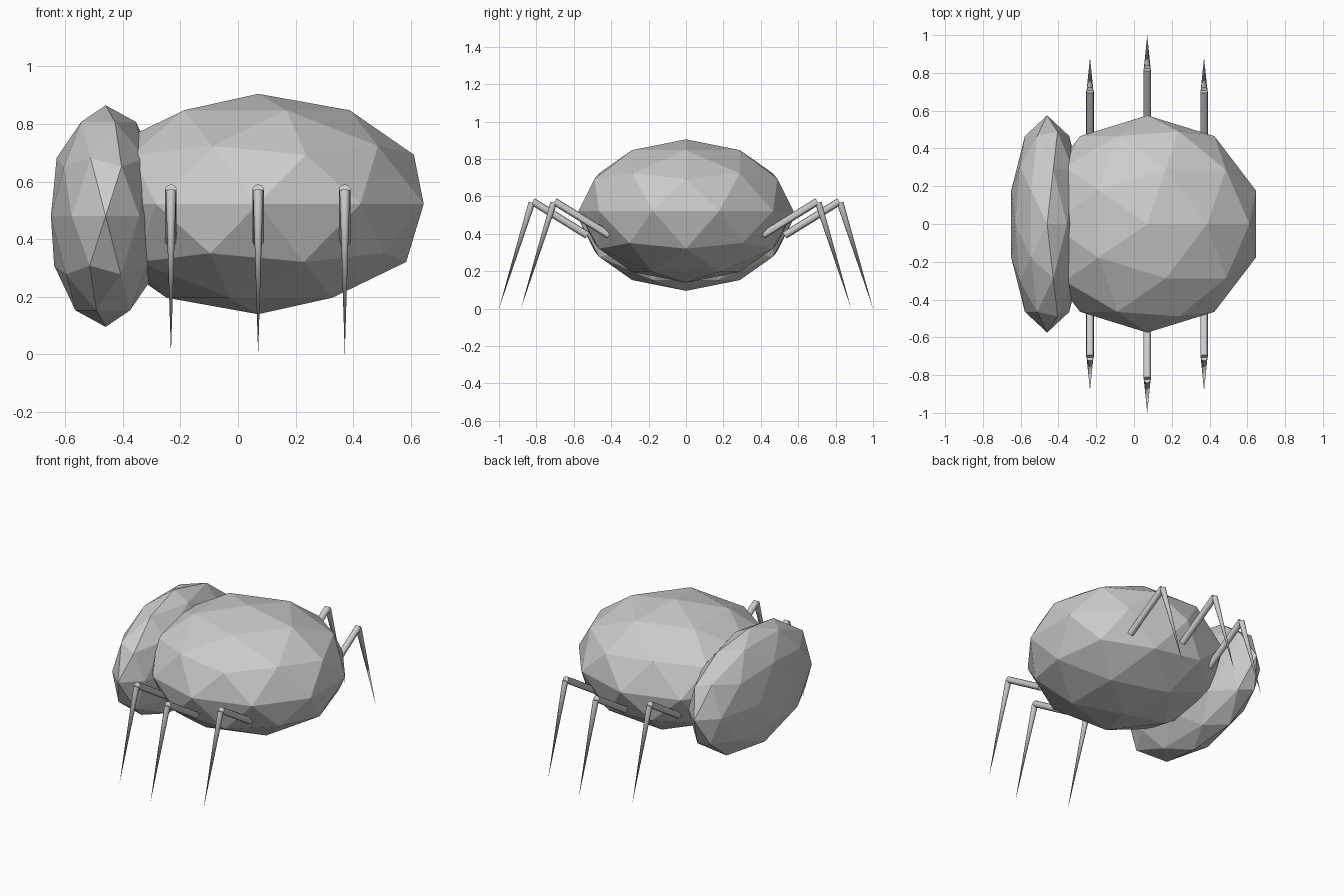
import bpy
from mathutils import Vector

if "Cube" in bpy.data.objects:
    bpy.data.objects.remove(bpy.data.objects["Cube"])


def ellipsoid(name, centre, radii):
    bpy.ops.mesh.primitive_ico_sphere_add(subdivisions=2, radius=1, location=centre)
    ob = bpy.context.object
    ob.name = name
    ob.scale = radii
    bpy.ops.object.transform_apply(location=False, rotation=False, scale=True)
    return ob


def rod(name, start, end, r1, r2):
    a, b = Vector(start), Vector(end)
    d = b - a
    bpy.ops.mesh.primitive_cone_add(vertices=12, radius1=r1, radius2=r2,
                                    depth=d.length, location=(a + b) / 2)
    ob = bpy.context.object
    ob.name = name
    ob.rotation_euler = d.to_track_quat('Z', 'Y').to_euler()
    bpy.ops.object.shade_smooth_by_angle()
    return ob


# faceted body and flattened disc at the left end
ellipsoid("body", (0.07, 0, 0.522), (0.605, 0.575, 0.383))
ellipsoid("end_disc", (-0.46, 0, 0.48), (0.2, 0.575, 0.385))

# three jointed legs on each side; the middle pair sits further out
legs = {"left": (-0.233, 0.0), "middle": (0.07, 0.117), "right": (0.371, 0.0)}
for side, s in (("front", -1), ("back", 1)):
    for label, (x, out) in legs.items():
        rod(f"{side}_{label}_upper_leg", (x, s * (0.41 + out), 0.392),
            (x, s * (0.703 + out), 0.573), 0.02, 0.02)
        rod(f"{side}_{label}_lower_leg", (x, s * (0.707 + out), 0.567),
            (x, s * (0.883 + out), 0.0), 0.018, 0)
